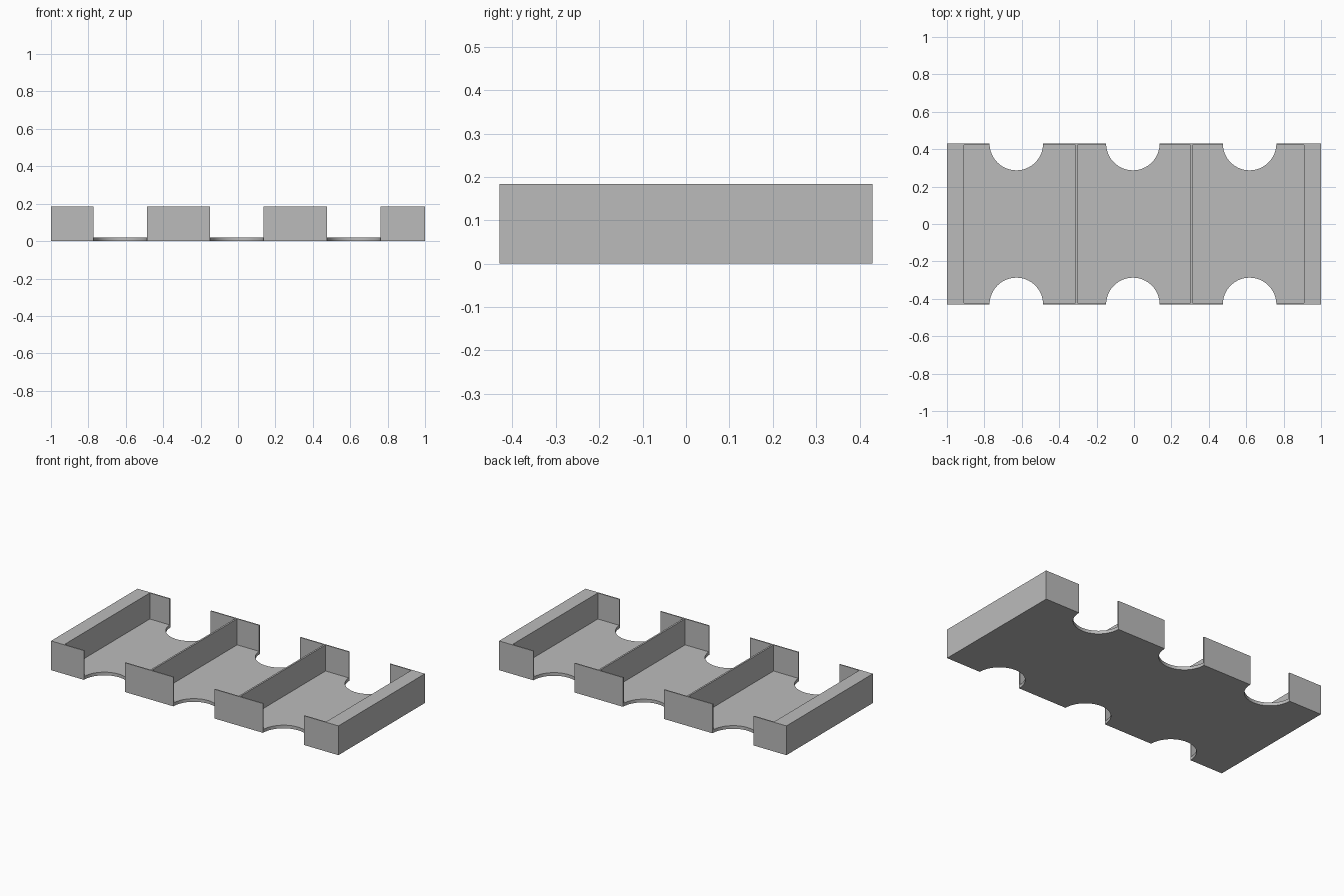
import bpy

# Remove the default cube
if "Cube" in bpy.data.objects:
    bpy.data.objects.remove(bpy.data.objects["Cube"])

HALF_Y, HEIGHT, FLOOR, WALL = 0.43, 0.184, 0.02, 0.007
NOTCH_R = 0.143

grey = bpy.data.materials.new("light_grey")
grey.use_nodes = True
colour = (0.5, 0.5, 0.5, 1)
grey.diffuse_color = colour
grey.node_tree.nodes["Principled BSDF"].inputs["Base Color"].default_value = colour


def box(name, x0, x1, y0, y1, z0, z1):
    bpy.ops.mesh.primitive_cube_add(
        size=1, location=((x0 + x1) / 2, (y0 + y1) / 2, (z0 + z1) / 2))
    ob = bpy.context.object
    ob.name = name
    ob.scale = (x1 - x0, y1 - y0, z1 - z0)
    bpy.ops.object.transform_apply(location=True, rotation=False, scale=True)
    ob.data.materials.append(grey)
    return ob


def cut(target, cutter):
    mod = target.modifiers.new(cutter.name, "BOOLEAN")
    mod.operation = "DIFFERENCE"
    mod.solver = "EXACT"
    mod.object = cutter
    bpy.context.view_layer.objects.active = target
    bpy.ops.object.modifier_apply(modifier=mod.name)
    bpy.data.objects.remove(cutter)


# Solid tray body
tray = box("tray", -1, 1, -HALF_Y, HALF_Y, 0, HEIGHT)

# Three compartments, leaving thick ends and thin dividers
for x0, x1 in ((-0.91, -0.313), (-0.302, 0.302), (0.313, 0.91)):
    cut(tray, box("pocket", x0, x1, WALL - HALF_Y, HALF_Y - WALL, FLOOR, 0.4))

# Round finger notches through the front and back walls and the floor
for x in (-0.629, -0.006, 0.618):
    for y in (-HALF_Y, HALF_Y):
        bpy.ops.mesh.primitive_cylinder_add(
            vertices=64, radius=NOTCH_R, depth=1, location=(x, y, 0))
        notch = bpy.context.object
        notch.name = "notch"
        notch.data.materials.append(grey)
        cut(tray, notch)

# Smooth notch curves, sharp corners
bpy.ops.object.select_all(action="DESELECT")
tray.select_set(True)
bpy.context.view_layer.objects.active = tray
bpy.ops.object.shade_smooth_by_angle()
